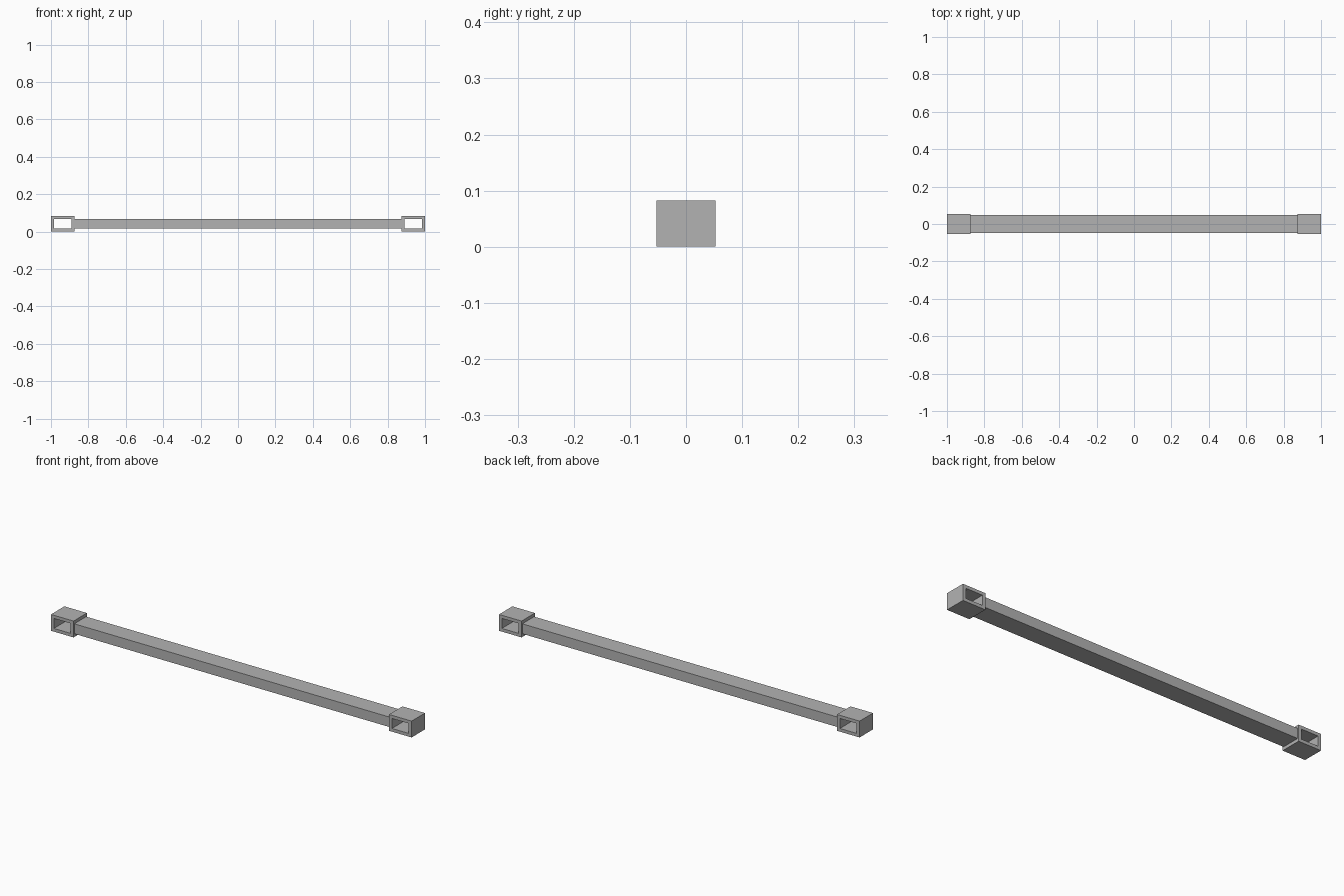
import bpy
import bmesh
from mathutils import Matrix, Vector

cube = bpy.data.objects.get("Cube")
if cube:
    bpy.data.objects.remove(cube, do_unlink=True)

LENGTH, DEPTH, HEIGHT = 2.0, 0.106, 0.082
SLEEVE = 0.125   # sleeve width along the bar
WALL = 0.016     # sleeve wall thickness

grey = bpy.data.materials.new("plain grey")
grey.use_nodes = True
colour = (0.45, 0.45, 0.45, 1)
grey.diffuse_color = colour
grey.node_tree.nodes["Principled BSDF"].inputs["Base Color"].default_value = colour


def add_object(name, bm):
    bmesh.ops.recalc_face_normals(bm, faces=bm.faces)
    mesh = bpy.data.meshes.new(name)
    bm.to_mesh(mesh)
    bm.free()
    mesh.materials.append(grey)
    obj = bpy.data.objects.new(name, mesh)
    bpy.context.collection.objects.link(obj)
    return obj


def add_bar(name, size, centre):
    bm = bmesh.new()
    matrix = Matrix.Translation(centre) @ Matrix.Diagonal((*size, 1))
    bmesh.ops.create_cube(bm, size=1, matrix=matrix)
    return add_object(name, bm)


def add_sleeve(name, x):
    """Rectangular tube, open at the front and back."""
    bm = bmesh.new()
    loops = []
    for y in (-DEPTH / 2, DEPTH / 2):
        for inset in (0, WALL):
            w, h = SLEEVE / 2 - inset, HEIGHT / 2 - inset
            loops.append([bm.verts.new((x + sx * w, y, HEIGHT / 2 + sz * h))
                          for sx, sz in ((-1, -1), (1, -1), (1, 1), (-1, 1))])
    outer_front, inner_front, outer_back, inner_back = loops
    for a, b in ((outer_front, inner_front), (inner_front, inner_back),
                 (inner_back, outer_back), (outer_back, outer_front)):
        for i in range(4):
            j = (i + 1) % 4
            bm.faces.new((a[i], a[j], b[j], b[i]))
    return add_object(name, bm)


# Long bar joining the two end sleeves
add_bar("long_bar", (LENGTH - 2 * SLEEVE, 0.094, HEIGHT - 2 * WALL),
        Vector((0, 0, HEIGHT / 2)))

# End sleeves
for side, sign in (("left", 1), ("right", -1)):
    add_sleeve(side + "_end_sleeve", sign * (LENGTH - SLEEVE) / 2)
